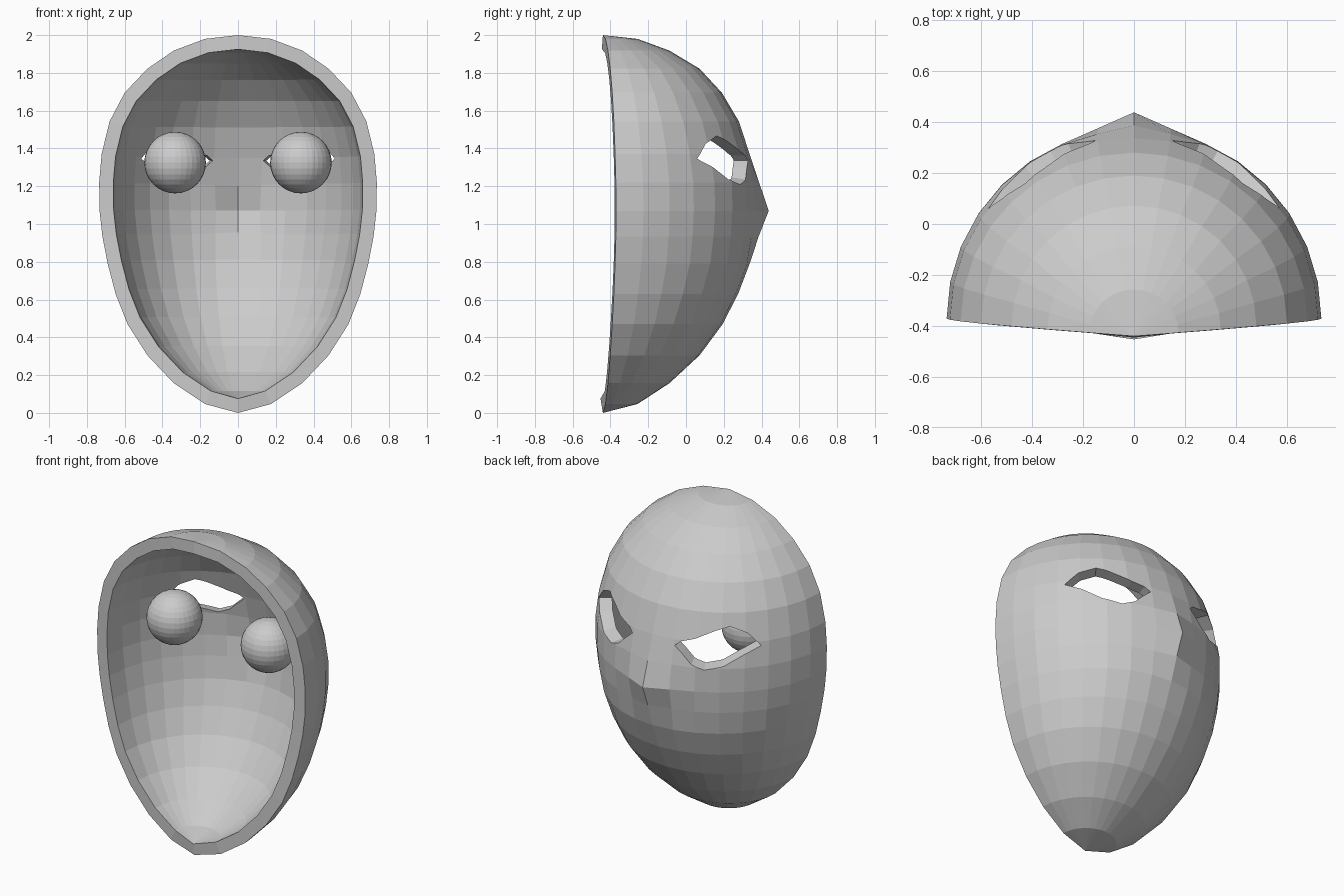
import bpy, bmesh, math
from mathutils import Vector

if "Cube" in bpy.data.objects:
    bpy.data.objects.remove(bpy.data.objects["Cube"])

SEG = 16
# rings from crown to chin: height, half width, front-most y
RINGS = [(1.98, .175, -.257), (1.918, .34, -.088), (1.822, .48, .072), (1.695, .60, .19),
         (1.543, .68, .28), (1.37, .722, .337), (1.22, .735, .367), (1.07, .733, .371),
         (.935, .718, .36), (.79, .69, .337), (.63, .648, .276), (.47, .585, .194),
         (.305, .48, .072), (.157, .34, -.088), (.047, .175, -.257)]
NOSE = {(7, 8): .02, (8, 8): .067, (9, 8): .025, (8, 7): .018, (8, 9): .018}


def add_object(name, bm):
    mesh = bpy.data.meshes.new(name)
    bm.to_mesh(mesh)
    bm.free()
    ob = bpy.data.objects.new(name, mesh)
    bpy.context.collection.objects.link(ob)
    return ob


# mask surface: half an egg with a small nose ridge
bm = bmesh.new()
top = bm.verts.new((0, -.44, 2))
bottom = bm.verts.new((0, -.44, 0))
rows = []
for k, (z, w, front) in enumerate(RINGS, 1):
    yc = -.44 + .07 * math.sin(math.pi * k / 16)
    rows.append([bm.verts.new((w * math.cos(math.pi * j / SEG),
                               yc + (front - yc) * math.sin(math.pi * j / SEG) + NOSE.get((k, j), 0),
                               z)) for j in range(SEG + 1)])
for j in range(SEG):
    bm.faces.new((top, rows[0][j], rows[0][j + 1]))
    bm.faces.new((bottom, rows[-1][j + 1], rows[-1][j]))
    for a, b in zip(rows, rows[1:]):
        bm.faces.new((a[j], b[j], b[j + 1], a[j + 1]))
mask = add_object("mask_shell", bm)

# wall thickness, inwards
solid = mask.modifiers.new("wall", 'SOLIDIFY')
solid.thickness = .075
solid.offset = -1
solid.use_even_offset = True

# eye-hole cutters: almond outlines spread radially from the head axis
ALMOND = [(.59, 1.345), (.54, 1.43), (.46, 1.477), (.39, 1.45), (.27, 1.39), (.19, 1.365), (.155, 1.335),
          (.20, 1.295), (.26, 1.235), (.33, 1.208), (.43, 1.235), (.52, 1.30)]
APEX = Vector((0, -.37, 1.34))
cutters = []
for side in (-1, 1):
    bm = bmesh.new()
    loops = []
    for s in (.6, 1.3):
        loop = []
        for x, z in ALMOND:
            p = Vector((side * x, -.37 + .74 * math.sqrt(1 - (x / .735) ** 2), z))
            loop.append(bm.verts.new(APEX + (p - APEX) * s))
        loops.append(loop)
    n = len(ALMOND)
    for i in range(n):
        m = (i + 1) % n
        bm.faces.new((loops[0][i], loops[0][m], loops[1][m], loops[1][i]))
    bm.faces.new(loops[0])
    bm.faces.new(loops[1])
    bmesh.ops.triangulate(bm, faces=bm.faces[:])
    bmesh.ops.recalc_face_normals(bm, faces=bm.faces[:])
    cutter = add_object("eye_hole_cutter", bm)
    cutter.hide_render = True
    cutters.append(cutter)
    cut = mask.modifiers.new("eye_hole", 'BOOLEAN')
    cut.operation = 'DIFFERENCE'
    cut.solver = 'EXACT'
    cut.object = cutter

bpy.context.view_layer.objects.active = mask
for mod in list(mask.modifiers):
    bpy.ops.object.modifier_apply(modifier=mod.name)
for cutter in cutters:
    bpy.data.objects.remove(cutter)

# eyeballs floating behind the holes
for name, x in (("left_eyeball", -.333), ("right_eyeball", .333)):
    bm = bmesh.new()
    bmesh.ops.create_uvsphere(bm, u_segments=32, v_segments=16, radius=.163)
    add_object(name, bm).location = (x, -.165, 1.325)
